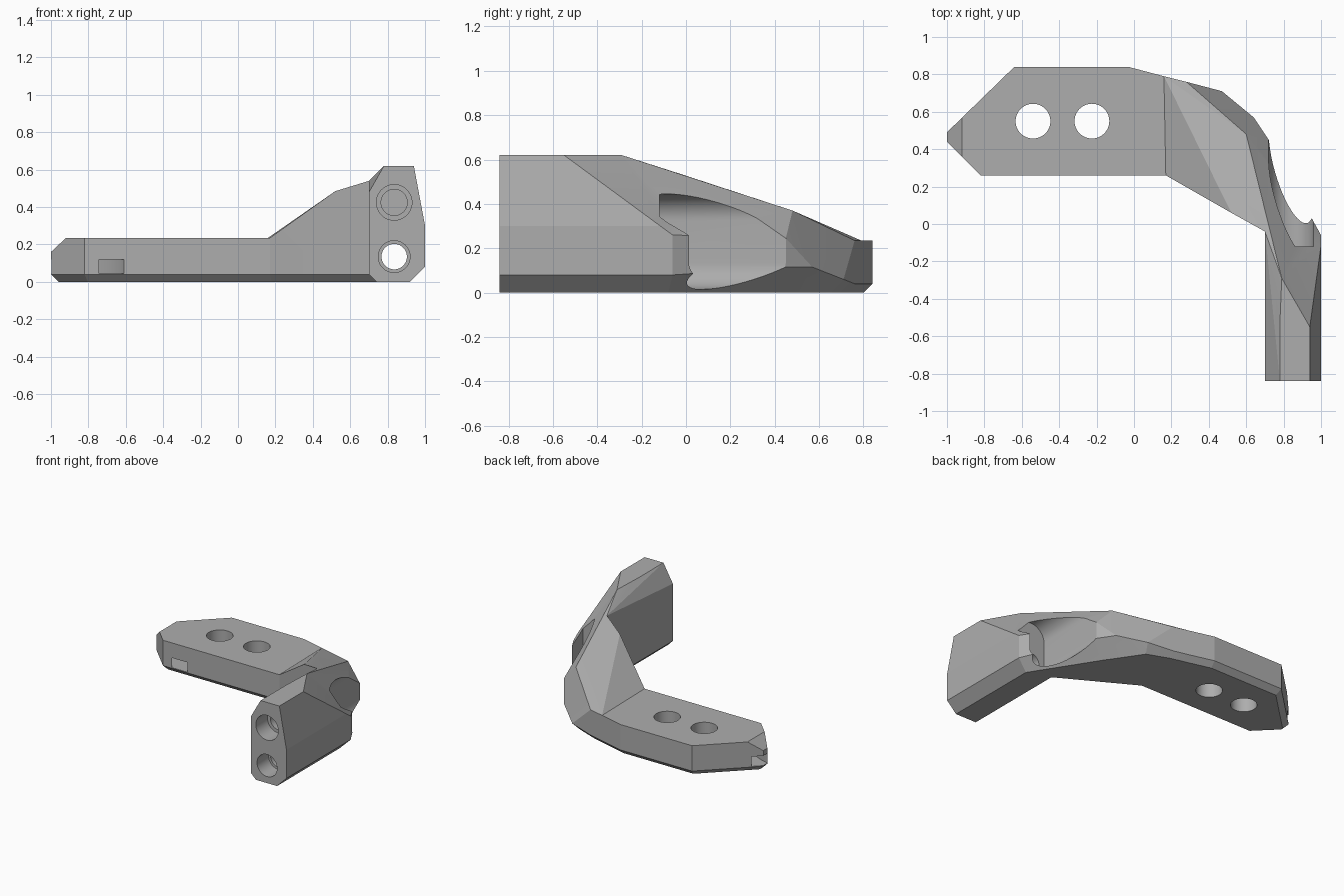
import bpy, bmesh, math
from mathutils import Vector, Matrix

if "Cube" in bpy.data.objects:
    bpy.data.objects.remove(bpy.data.objects["Cube"], do_unlink=True)

grey = bpy.data.materials.new("mid grey")
grey.use_nodes = True
colour = (0.42, 0.42, 0.42, 1)
grey.diffuse_color = colour
grey.node_tree.nodes["Principled BSDF"].inputs["Base Color"].default_value = colour


def finish(name, bm):
    bmesh.ops.recalc_face_normals(bm, faces=bm.faces)
    mesh = bpy.data.meshes.new(name)
    bm.to_mesh(mesh)
    bm.free()
    mesh.materials.append(grey)
    obj = bpy.data.objects.new(name, mesh)
    bpy.context.collection.objects.link(obj)
    return obj


def hull(name, points):
    """Convex solid around a set of points."""
    bm = bmesh.new()
    verts = [bm.verts.new(p) for p in points]
    res = bmesh.ops.convex_hull(bm, input=verts)
    loose = {v for v in res["geom_interior"] + res["geom_unused"]
             if isinstance(v, bmesh.types.BMVert)}
    bmesh.ops.delete(bm, geom=list(loose), context="VERTS")
    bmesh.ops.dissolve_limit(bm, angle_limit=math.radians(0.5),
                             verts=bm.verts, edges=bm.edges)
    return finish(name, bm)


def cylinder(name, start, end, radius, segments=48):
    start, end = Vector(start), Vector(end)
    axis = end - start
    place = (Matrix.Translation((start + end) / 2)
             @ axis.to_track_quat("Z", "Y").to_matrix().to_4x4())
    bm = bmesh.new()
    bmesh.ops.create_cone(bm, cap_ends=True, segments=segments, radius1=radius,
                          radius2=radius, depth=axis.length, matrix=place)
    return finish(name, bm)


def combine(target, tool, operation):
    """Apply a boolean and remove the tool."""
    tool.hide_render = True
    mod = target.modifiers.new(tool.name, "BOOLEAN")
    mod.operation, mod.object, mod.solver = operation, tool, "EXACT"
    bpy.context.view_layer.objects.active = target
    bpy.ops.object.modifier_apply(modifier=mod.name)
    bpy.data.objects.remove(tool, do_unlink=True)


# Plan outline, anticlockwise: x, y, height of the lower chamfer
FRONT = -0.84
outline = {
    "tip_back": (-1, 0.49, 0.04), "tip_front": (-1, 0.44, 0.04),
    "plate_front": (-0.82, 0.26, 0.04), "bend_in": (0.17, 0.26, 0.04),
    "corner_in": (0.70, -0.04, 0.04), "end_in": (0.70, FRONT, 0.04),
    "end_out": (1, FRONT, 0.08), "corner_out": (1, -0.06, 0.08),
    "elbow_a": (0.72, 0.45, 0.115), "elbow_b": (0.64, 0.57, 0.115),
    "elbow_c": (0.47, 0.71, 0.06), "elbow_d": (0.28, 0.76, 0.04),
    "bend_out": (0.16, 0.79, 0.04), "plate_back": (-0.03, 0.84, 0.04),
    "tip_corner": (-0.64, 0.84, 0.04),
}
names = list(outline)


def base(*keys):
    """Chamfer edge points and their inset points on the ground."""
    points = []
    for key in keys:
        i = names.index(key)
        here, before, after = (Vector(outline[names[j % len(names)]])
                               for j in (i, i - 1, i + 1))
        e1 = (here - before).xy.normalized()
        e2 = (after - here).xy.normalized()
        n1, n2 = Vector((-e1.y, e1.x)), Vector((-e2.y, e2.x))
        foot = here.xy + here.z * (n1 + n2) / (1 + n1.dot(n2))
        if key.startswith("end"):
            foot.y = FRONT
        points += [here, Vector((foot.x, foot.y, 0))]
    return points


# Shared upper points
TOP, HIGH = 0.235, 0.62
fold = [(0.17, 0.26, TOP), (0.16, 0.79, TOP)]
inner_peak = (0.70, -0.04, 0.54)
ridge_front = (0.79, -0.29, HIGH)
ridge_back = (0.60, 0.48, 0.37)
shoulder_front = (1, -0.06, 0.26)
shoulder_back = (0.72, 0.45, 0.245)

# Flat mounting plate
bracket = hull("angled_bracket", base(
    "tip_back", "tip_front", "plate_front", "bend_in", "bend_out",
    "plate_back", "tip_corner") + fold + [
    (-0.82, 0.26, TOP), (-0.92, 0.36, TOP), (-0.92, 0.568, TOP),
    (-0.64, 0.84, TOP), (-0.03, 0.84, TOP), (-1, 0.44, 0.16), (-1, 0.49, 0.16)])

# Rising elbow
elbow = hull("elbow", base(
    "bend_in", "corner_in", "corner_out", "elbow_a", "elbow_b", "elbow_c",
    "elbow_d", "bend_out") + fold + [
    (0.52, 0.06, 0.485), (0.28, 0.76, TOP), inner_peak, ridge_back,
    shoulder_front, shoulder_back])

# Sloping web between elbow and arm
web = hull("web", base("corner_in", "corner_out", "elbow_a") + [
    inner_peak, ridge_front, ridge_back, shoulder_front, shoulder_back])

# Tall arm
arm = hull("arm", base("corner_in", "end_in", "end_out", "corner_out") + [
    (0.70, FRONT, 0.48), (0.78, FRONT, HIGH), (0.94, FRONT, HIGH),
    (1, FRONT, 0.30), (0.78, -0.53, HIGH), (0.94, -0.55, HIGH),
    (1, -0.115, 0.30), inner_peak, ridge_front, shoulder_front])

for part in (elbow, web, arm):
    combine(bracket, part, "UNION")

# Rounded pocket in the outer side of the elbow
turns = [math.tau * i / 48 for i in range(48)]
pocket = hull("pocket", [
    (0.84 + 0.12 * math.cos(a), y, z + 0.12 * math.sin(a))
    for a in turns for y in (-0.12, 0.9) for z in (0.135, 0.325)])

# Curved tie channel near the plate tip
channel = cylinder("channel", (-1.06, 0.078, 0.045), (-1.06, 0.078, 0.12), 0.486, 96)
core = cylinder("core", (-1.06, 0.078, 0), (-1.06, 0.078, 0.2), 0.365, 96)
combine(channel, core, "DIFFERENCE")

# Stepped bolt holes in the arm and plain holes in the plate
cutters = [pocket, channel]
for z, wide, narrow, step, stop in ((0.425, 0.095, 0.07, -0.7, -0.25),
                                    (0.135, 0.085, 0.068, -0.7, 0)):
    cutters.append(cylinder("counterbore", (0.835, -1, z), (0.835, step, z), wide))
    cutters.append(cylinder("bolt_hole", (0.835, -1, z), (0.835, stop, z), narrow))
for x in (-0.54, -0.225):
    cutters.append(cylinder("plate_hole", (x, 0.55, -0.1), (x, 0.55, 0.4), 0.093))
for cutter in cutters:
    combine(bracket, cutter, "DIFFERENCE")

# Smooth bores, crisp facets
bpy.ops.object.select_all(action="DESELECT")
bracket.select_set(True)
bpy.context.view_layer.objects.active = bracket
bpy.ops.object.shade_smooth_by_angle(angle=math.radians(9))
